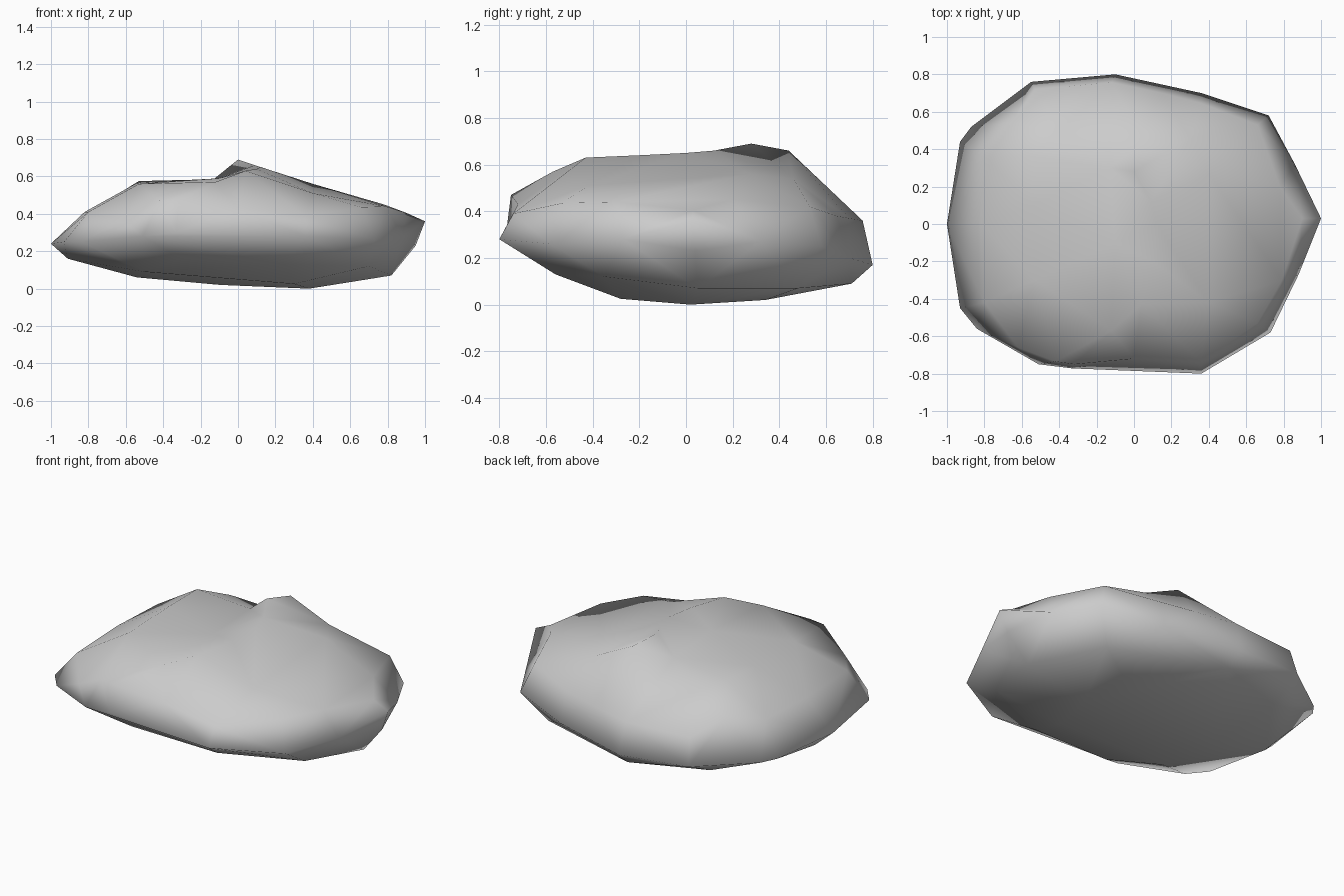
import bpy, bmesh
from mathutils import Vector
from mathutils.geometry import delaunay_2d_cdt

if "Cube" in bpy.data.objects:
    bpy.data.objects.remove(bpy.data.objects["Cube"])

# Widest outline of the boulder, counter-clockwise
rim = [(-1, 0, .24), (-.93, -.45, .25), (-.84, -.56, .25), (-.51, -.75, .28),
       (-.33, -.772, .30), (.36, -.8, .28), (.73, -.58, .26), (.88, -.27, .28),
       (1, .03, .36), (.86, .32, .27), (.72, .58, .25), (.36, .70, .20),
       (-.1, .80, .17), (-.55, .76, .20), (-.87, .52, .22), (-.93, .44, .23)]

# Crest running over the top, ending in a small peak
crest = [(-.32, -.75, .47), (-.12, -.57, .57), (.04, -.43, .63), (.1, -.2, .64),
         (.12, 0, .65), (.09, .12, .66), (0, .28, .69), (.05, .44, .66)]

# Left plateau, back shoulder and right slope
upper = [(-.1, -.1, .59), (-.13, .3, .585), (-.53, .36, .575), (-.54, .1, .565),
         (-.53, -.3, .56), (-.82, 0, .41), (-.8, .36, .41), (-.8, -.42, .41),
         (-.42, -.735, .47), (-.62, -.66, .36), (-.4, .5, .52), (-.65, .54, .45),
         (-.12, .757, .36), (-.53, .72, .36), (.15, .7, .37), (.36, .645, .38),
         (.3, .46, .54), (.66, .53, .42), (.4, .27, .56), (.78, .2, .45),
         (.4, -.42, .51), (.79, -.3, .44), (.66, -.53, .435), (.36, -.74, .39),
         (0, -.72, .43), (.9, .03, .405)]

# Rounded underside
lower = [(.38, .02, 0), (.3, -.28, .025), (.35, .34, .02), (-.1, .1, .02),
         (-.54, .05, .06), (-.5, -.35, .09), (.82, .05, .07), (.25, -.56, .13),
         (.7, -.35, .12), (-.1, .71, .09), (.6, .48, .07), (-.55, .55, .10),
         (-.91, .05, .16), (-.3, -.6, .16), (.95, .04, .23)]


def top_skin(bm, rim_verts, points, ridge):
    """Triangulate the uneven top inside the rim, keeping the crest as edges."""
    verts = rim_verts + [bm.verts.new(p) for p in points]
    n = len(rim_verts)
    edges = [(i, (i + 1) % n) for i in range(n)]
    edges += [(n + i, n + i + 1) for i in range(ridge - 1)]
    res = delaunay_2d_cdt([Vector(v.co.xy) for v in verts], edges, [], 1, 1e-5)
    for face in res[2]:
        bm.faces.new([verts[res[3][i][0]] for i in face])


def bottom_skin(bm, points):
    """Convex underside: hull with a far apex above, which is then removed."""
    verts = [bm.verts.new(p) for p in points]
    apex = bm.verts.new((0, 0, 500))
    bmesh.ops.convex_hull(bm, input=verts + [apex])
    bm.verts.remove(apex)
    for v in [v for v in bm.verts if not v.link_faces]:
        bm.verts.remove(v)


# Boulder
bm = bmesh.new()
bottom_skin(bm, rim + lower)
find = lambda p: min(bm.verts, key=lambda v: (v.co - Vector(p)).length)
top_skin(bm, [find(p) for p in rim], crest + upper, len(crest))
bmesh.ops.recalc_face_normals(bm, faces=bm.faces)
mesh = bpy.data.meshes.new("boulder")
bm.to_mesh(mesh)
bm.free()
boulder = bpy.data.objects.new("boulder", mesh)
bpy.context.collection.objects.link(boulder)
bpy.context.view_layer.objects.active = boulder
boulder.select_set(True)
bpy.ops.object.shade_smooth_by_angle(angle=1.6)
